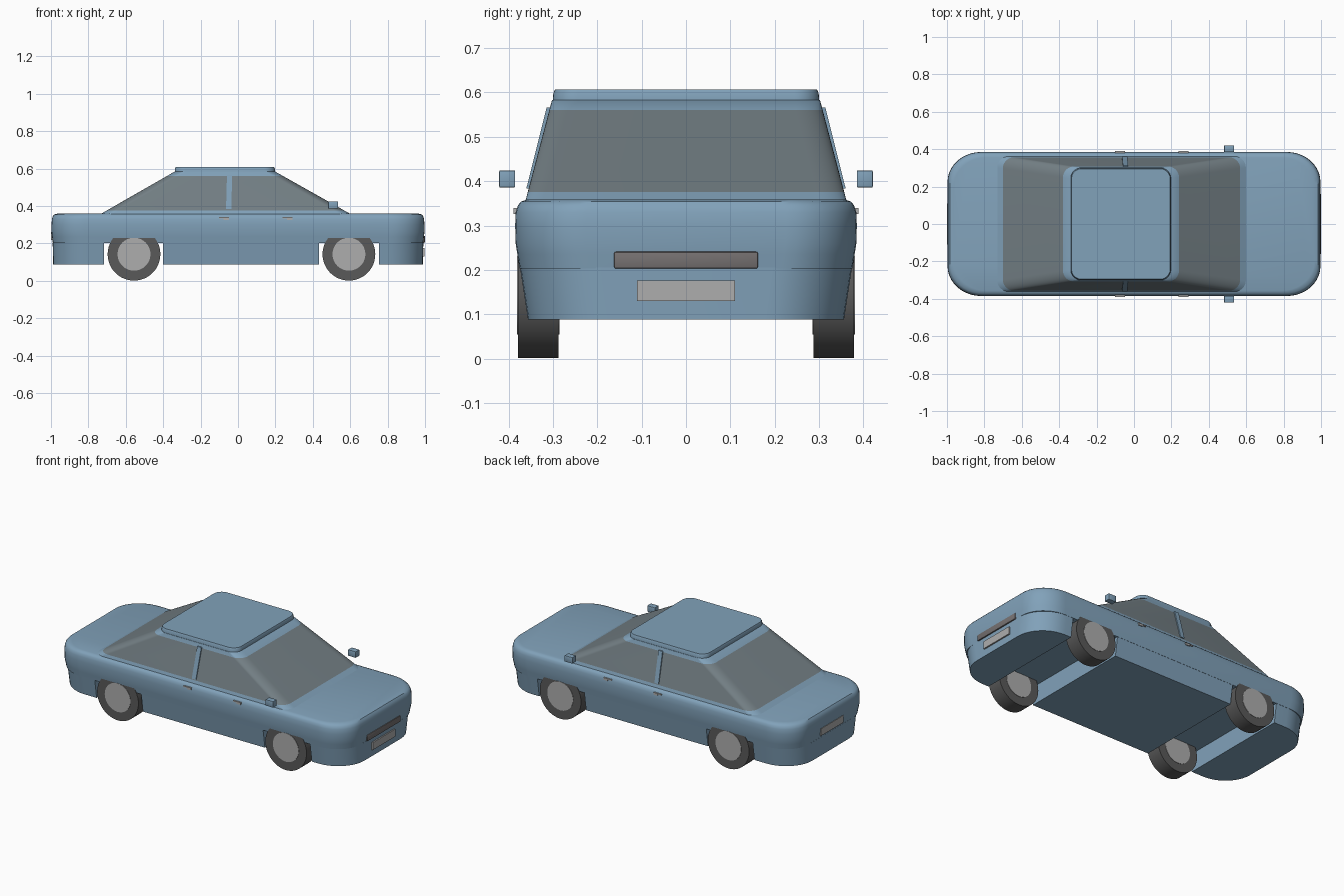
import bpy, bmesh, math
from mathutils import Vector

if "Cube" in bpy.data.objects:
    bpy.data.objects.remove(bpy.data.objects["Cube"])


def material(name, r, g, b):
    m = bpy.data.materials.new(name)
    m.diffuse_color = (r, g, b, 1)
    m.use_nodes = True
    m.node_tree.nodes["Principled BSDF"].inputs["Base Color"].default_value = m.diffuse_color
    return m


PAINT = material("paint", 0.22, 0.36, 0.49)
GLASS = material("glass", 0.17, 0.21, 0.23)
RUBBER = material("rubber", 0.1, 0.1, 0.1)
METAL = material("metal", 0.42, 0.42, 0.42)
GRILLE = material("grille", 0.18, 0.165, 0.165)
RED = material("red_lamp", 0.6, 0.03, 0.03)


def finish(name, bm, *mats, angle=35):
    bmesh.ops.recalc_face_normals(bm, faces=bm.faces[:])
    me = bpy.data.meshes.new(name)
    bm.to_mesh(me)
    bm.free()
    ob = bpy.data.objects.new(name, me)
    bpy.context.collection.objects.link(ob)
    for m in mats:
        me.materials.append(m)
    bpy.ops.object.select_all(action='DESELECT')
    ob.select_set(True)
    bpy.context.view_layer.objects.active = ob
    bpy.ops.object.shade_smooth_by_angle(angle=math.radians(angle))
    return ob


def ring(bm, x0, x1, hy, rx, ry, z, n=10):
    # rounded rectangle outline in plan
    verts = []
    corners = [(x1 - rx, hy - ry), (x0 + rx, hy - ry), (x0 + rx, ry - hy), (x1 - rx, ry - hy)]
    for q, (cx, cy) in enumerate(corners):
        for i in range(n + 1):
            a = math.pi / 2 * (q + i / n)
            verts.append(bm.verts.new((cx + rx * math.cos(a), cy + ry * math.sin(a), z)))
    return verts


def loft(sections, glass_band=None):
    bm = bmesh.new()
    rings = [ring(bm, *s) for s in sections]
    for k, (a, b) in enumerate(zip(rings, rings[1:])):
        for i in range(len(a)):
            j = (i + 1) % len(a)
            f = bm.faces.new((a[i], a[j], b[j], b[i]))
            f.material_index = 1 if k == glass_band else 0
    bm.faces.new(rings[0][::-1])
    bm.faces.new(rings[-1])
    return bm


def box(name, lo, hi, mat, bevel=0.0):
    bm = bmesh.new()
    bmesh.ops.create_cube(bm, size=1)
    lo, hi = Vector(lo), Vector(hi)
    for v in bm.verts:
        v.co = (lo + hi) / 2 + v.co * (hi - lo)
    if bevel:
        bmesh.ops.bevel(bm, geom=bm.edges[:], offset=bevel, segments=2, affect='EDGES', profile=0.5)
    return finish(name, bm, mat)


def cylinder_y(name, x, y, z, r, depth, mat):
    bm = bmesh.new()
    bmesh.ops.create_cone(bm, cap_ends=True, segments=48, radius1=r, radius2=r, depth=depth)
    for v in bm.verts:
        v.co = (x + v.co.x, y + v.co.z, z + v.co.y)
    return finish(name, bm, mat)


# upper body with rounded shoulder
def body(h, hy, z):
    return (-h, h, hy, 0.18, 0.16, z)


finish("upper_body", loft([
    body(0.990, 0.375, 0.203), body(0.994, 0.380, 0.235), body(0.997, 0.384, 0.26),
    body(0.997, 0.385, 0.30), body(0.995, 0.384, 0.33), body(0.990, 0.379, 0.345),
    body(0.983, 0.372, 0.354), body(0.965, 0.357, 0.359)]), PAINT)

# lower body: rear bumper, sill section and front bumper, separated by wheel gaps
for name, x0, x1 in [("rear_bumper", -2, -0.717), ("sill_section", -0.40, 0.433), ("front_bumper", 0.754, 2)]:
    bm = loft([(-0.988, 0.988, 0.356, 0.19, 0.18, 0.088), (-0.991, 0.991, 0.374, 0.19, 0.18, 0.205)])
    for x, s in ((x0, -1), (x1, 1)):
        if abs(x) < 1:
            bmesh.ops.bisect_plane(bm, geom=bm.verts[:] + bm.edges[:] + bm.faces[:],
                                   plane_co=(x, 0, 0), plane_no=(s, 0, 0), clear_outer=True)
            bmesh.ops.holes_fill(bm, edges=[e for e in bm.edges if e.is_boundary], sides=0)
    finish(name, bm, PAINT)


# cabin with wrap-around window band
def cabin(z):
    t = (z - 0.355) / 0.228
    return (-0.738 + 0.398 * t, 0.605 - 0.405 * t, 0.362 - 0.06 * t, 0.06, 0.06, z)


finish("cabin", loft([cabin(z) for z in (0.355, 0.376, 0.56, 0.583)], 1), PAINT, GLASS, angle=50)

# roof panel
finish("roof", loft([(-0.338, 0.197, 0.300, 0.055, 0.055, 0.578),
                     (-0.338, 0.197, 0.299, 0.055, 0.055, 0.598),
                     (-0.334, 0.193, 0.295, 0.053, 0.053, 0.607)]), PAINT, angle=30)

# front face and rear plate
box("front_grille", (0.96, -0.162, 0.203), (0.999, 0.162, 0.241), GRILLE, 0.004)
box("front_plate", (0.97, -0.11, 0.130), (0.998, 0.11, 0.176), METAL)
box("rear_plate", (-1.0, -0.11, 0.218), (-0.97, 0.11, 0.262), METAL)

for side, s in (("left", 1), ("right", -1)):
    # wheels
    for end, x in (("rear", -0.556), ("front", 0.593)):
        cylinder_y(f"{end}_{side}_tyre", x, s * 0.333, 0.142, 0.141, 0.092, RUBBER)
        cylinder_y(f"{end}_{side}_rim", x, s * 0.333, 0.142, 0.088, 0.096, METAL)
    # mirrors
    ys = sorted((s * 0.385, s * 0.421))
    box(f"{side}_mirror", (0.482, ys[0], 0.386), (0.535, ys[1], 0.424), PAINT, 0.002)
    # door handles
    ys = sorted((s * 0.375, s * 0.389))
    for end, x in (("rear", -0.102), ("front", 0.238)):
        box(f"{end}_{side}_handle_bar", (x, ys[0], 0.333), (x + 0.053, ys[1], 0.340), METAL)
        box(f"{end}_{side}_handle_grip", (x + 0.025, ys[0], 0.326), (x + 0.053, ys[1], 0.334), METAL)
    # door pillar leaning with the side window
    bm = bmesh.new()
    bmesh.ops.create_cube(bm, size=1)
    for v in bm.verts:
        top = v.co.z > 0
        y = (0.308 if top else 0.354) + (0.006 if v.co.y > 0 else -0.01)
        v.co = (-0.047 + v.co.x * 0.028 + (0.002 if top else -0.003), s * y, 0.566 if top else 0.383)
    finish(f"{side}_door_pillar", bm, PAINT)
    # small lamps barely breaking the corner surface
    for end, x, mat in (("rear", -0.969, RED), ("front", 0.969, METAL)):
        bm = bmesh.new()
        bmesh.ops.create_uvsphere(bm, u_segments=16, v_segments=8, radius=0.012)
        bmesh.ops.translate(bm, verts=bm.verts[:], vec=(x, s * 0.285, 0.305))
        finish(f"{end}_{side}_lamp", bm, mat)
